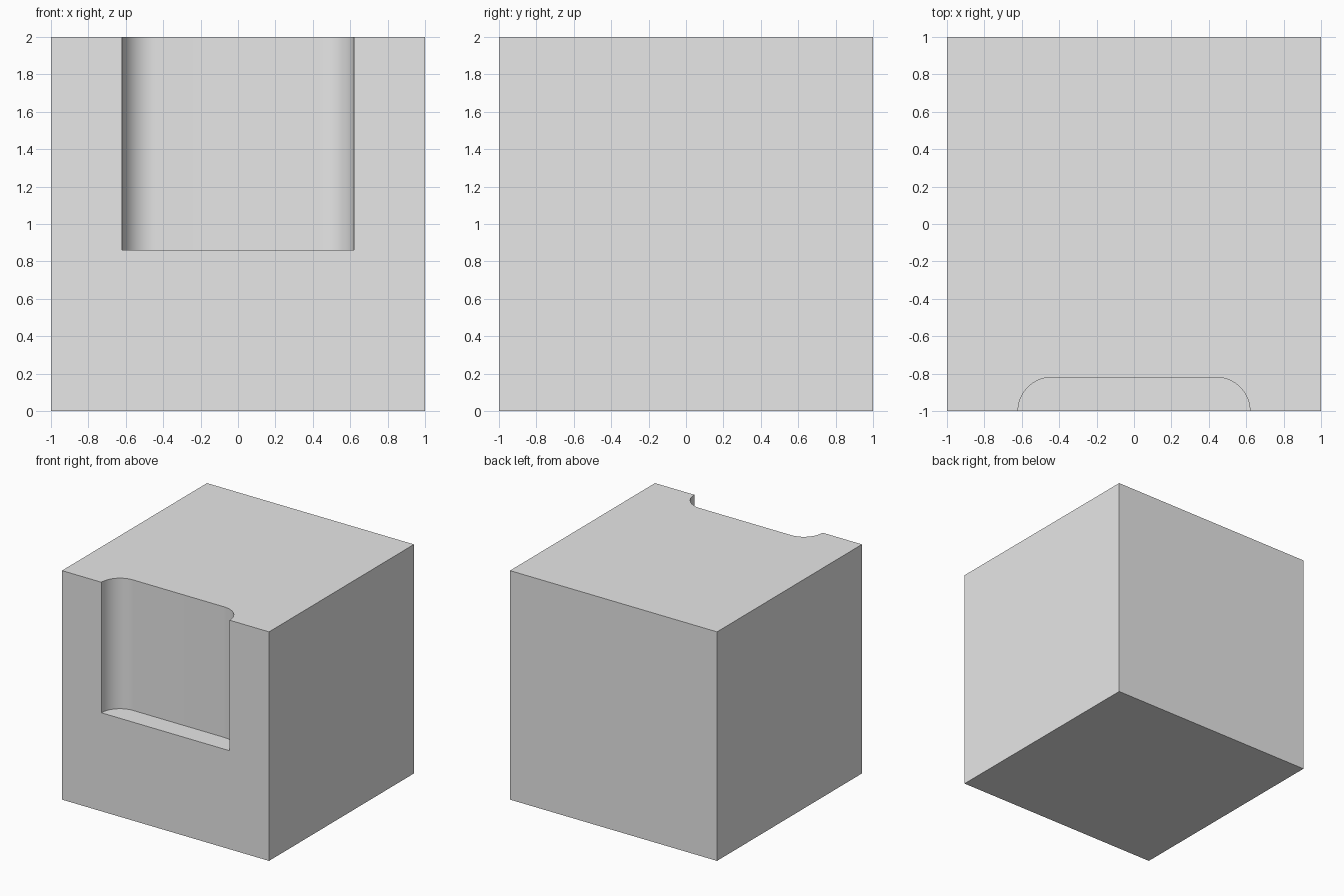
import bpy, bmesh
from math import sin, cos, pi, radians

cube = bpy.data.objects.get("Cube")
if cube:
    bpy.data.objects.remove(cube, do_unlink=True)

HALF_WIDTH, RADIUS, FLOOR = 0.62, 0.18, 0.86
STEPS = 16

grey = bpy.data.materials.new("plain grey")
grey.use_nodes = True
grey.diffuse_color = (0.8, 0.8, 0.8, 1)
grey.node_tree.nodes["Principled BSDF"].inputs["Base Color"].default_value = grey.diffuse_color

# Solid block
bpy.ops.mesh.primitive_cube_add(size=2, location=(0, 0, 1))
block = bpy.context.object
block.name = "block"
block.data.materials.append(grey)

# Pocket profile: open at the front, rounded at the two back corners
arc = [(HALF_WIDTH - RADIUS + RADIUS * cos(a), -1 + RADIUS * sin(a))
       for a in (i * pi / 2 / STEPS for i in range(STEPS + 1))]
profile = [(HALF_WIDTH, -1.2)] + arc
profile += [(-x, y) for x, y in reversed(profile)]

bm = bmesh.new()
base = bm.faces.new([bm.verts.new((x, y, FLOOR)) for x, y in profile])
walls = bmesh.ops.extrude_face_region(bm, geom=[base])
top = [v for v in walls["geom"] if isinstance(v, bmesh.types.BMVert)]
bmesh.ops.translate(bm, verts=top, vec=(0, 0, 1.4))
bmesh.ops.recalc_face_normals(bm, faces=bm.faces)
mesh = bpy.data.meshes.new("pocket_cutter")
bm.to_mesh(mesh)
bm.free()
mesh.materials.append(grey)
cutter = bpy.data.objects.new("pocket_cutter", mesh)
bpy.context.collection.objects.link(cutter)
cutter.hide_render = True

# Cut the pocket, then discard the cutter
cut = block.modifiers.new("pocket", "BOOLEAN")
cut.operation = "DIFFERENCE"
cut.solver = "EXACT"
cut.object = cutter
bpy.ops.object.modifier_apply(modifier=cut.name)
bpy.data.objects.remove(cutter, do_unlink=True)

# Smooth pocket corners, crisp edges elsewhere
bpy.ops.object.shade_smooth_by_angle(angle=radians(30))
